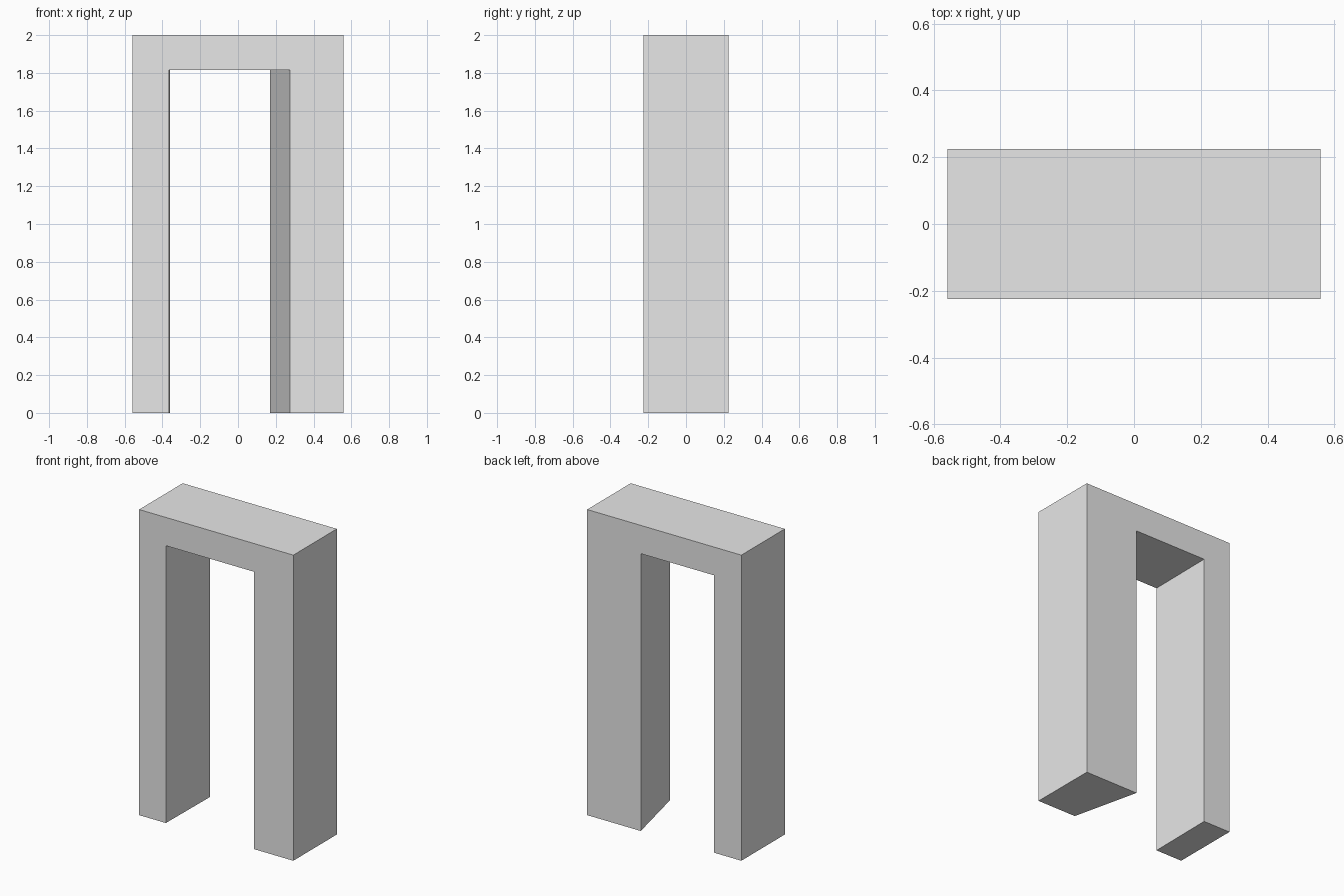
import bpy
import bmesh

if "Cube" in bpy.data.objects:
    bpy.data.objects.remove(bpy.data.objects["Cube"], do_unlink=True)

HALF_WIDTH, HALF_DEPTH = 0.558, 0.225
HEIGHT, OPENING_HEIGHT = 2.0, 1.815

# Plain grey surface
grey = bpy.data.materials.new("plain_grey")
grey.use_nodes = True
colour = (0.8, 0.8, 0.8, 1.0)
grey.diffuse_color = colour
grey.node_tree.nodes["Principled BSDF"].inputs["Base Color"].default_value = colour


def arch_outline(bm, y, inner_right, inner_left):
    """Outline of the doorway arch at one depth."""
    points = [
        (-HALF_WIDTH, 0), (inner_right, 0),
        (inner_right, OPENING_HEIGHT), (inner_left, OPENING_HEIGHT),
        (inner_left, 0), (HALF_WIDTH, 0),
        (HALF_WIDTH, HEIGHT), (-HALF_WIDTH, HEIGHT),
    ]
    return [bm.verts.new((x, y, z)) for x, z in points]


# Doorway arch: the opening narrows toward the back
bm = bmesh.new()
front = arch_outline(bm, -HALF_DEPTH, -0.365, 0.275)
back = arch_outline(bm, HALF_DEPTH, -0.36, 0.17)
bm.faces.new(front)
bm.faces.new(reversed(back))
for i in range(len(front)):
    j = (i + 1) % len(front)
    bm.faces.new((front[j], front[i], back[i], back[j]))
bmesh.ops.recalc_face_normals(bm, faces=bm.faces)

mesh = bpy.data.meshes.new("doorway_arch")
bm.to_mesh(mesh)
bm.free()
mesh.materials.append(grey)
arch = bpy.data.objects.new("doorway_arch", mesh)
bpy.context.collection.objects.link(arch)
